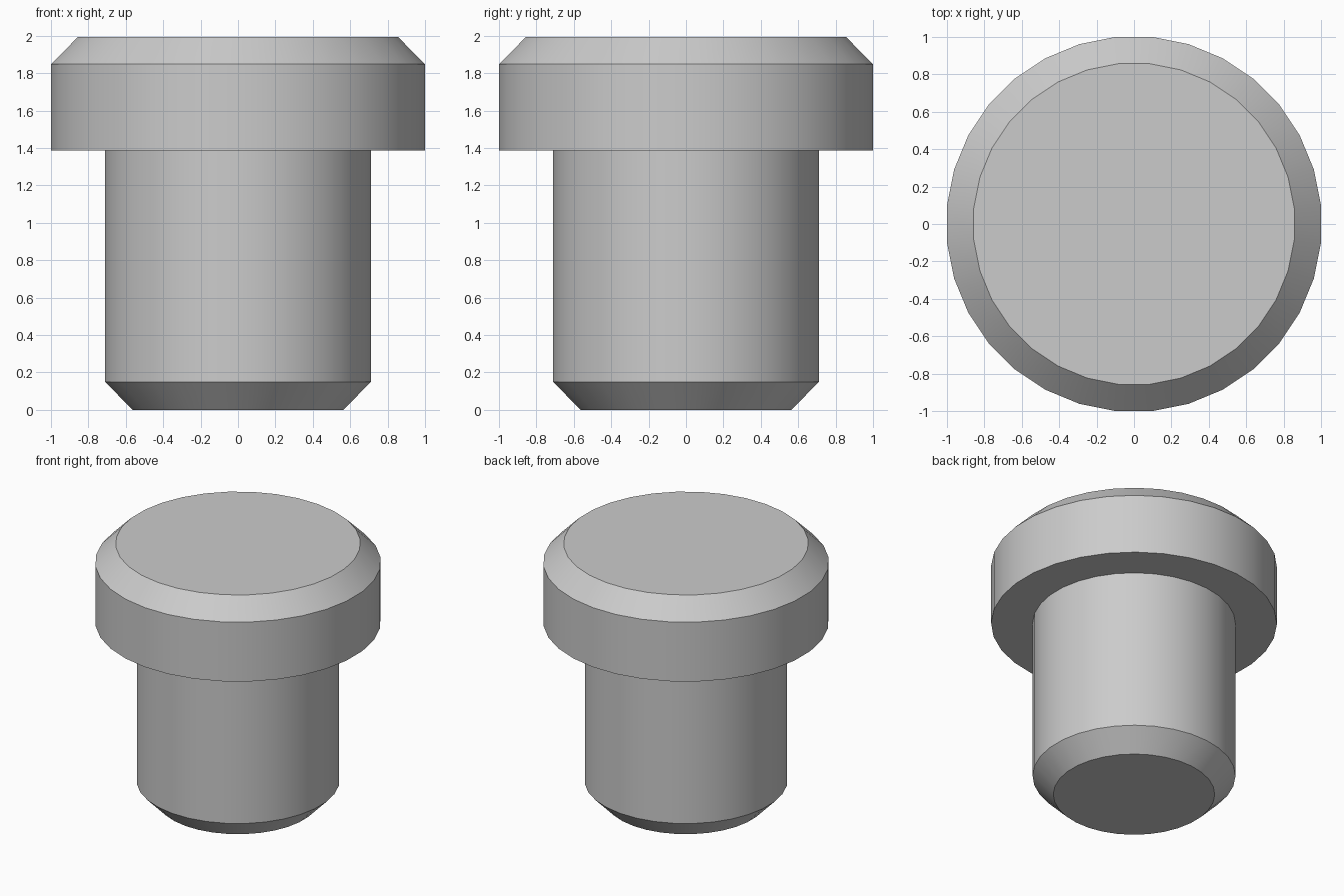
import bpy
import bmesh
import math

SIDES = 32

cube = bpy.data.objects.get("Cube")
if cube:
    bpy.data.objects.remove(cube, do_unlink=True)

# Plain grey metal
grey = bpy.data.materials.new("grey")
grey.use_nodes = True
colour = (0.6, 0.6, 0.6, 1)
grey.diffuse_color = colour
grey.node_tree.nodes["Principled BSDF"].inputs["Base Color"].default_value = colour

# Turned profile from bottom to top: (distance to flat side, height)
profile = [(0.565, 0), (0.71, 0.15), (0.71, 1.387),
           (1, 1.387), (1, 1.848), (0.857, 1.992)]

bm = bmesh.new()
rings = []
for flat, z in profile:
    radius = flat / math.cos(math.pi / SIDES)
    ring = []
    for i in range(SIDES):
        a = 2 * math.pi * (i + 0.5) / SIDES
        ring.append(bm.verts.new((radius * math.cos(a), radius * math.sin(a), z)))
    rings.append(ring)

# Walls between neighbouring rings, then the two end caps
for low, high in zip(rings, rings[1:]):
    for i in range(SIDES):
        j = (i + 1) % SIDES
        bm.faces.new((low[i], low[j], high[j], high[i]))
bm.faces.new(rings[0][::-1])
bm.faces.new(rings[-1])

mesh = bpy.data.meshes.new("headed_pin")
bm.to_mesh(mesh)
bm.free()
mesh.materials.append(grey)

pin = bpy.data.objects.new("headed_pin", mesh)
bpy.context.collection.objects.link(pin)
bpy.context.view_layer.objects.active = pin
pin.select_set(True)
bpy.ops.object.shade_smooth_by_angle(angle=math.radians(30))
